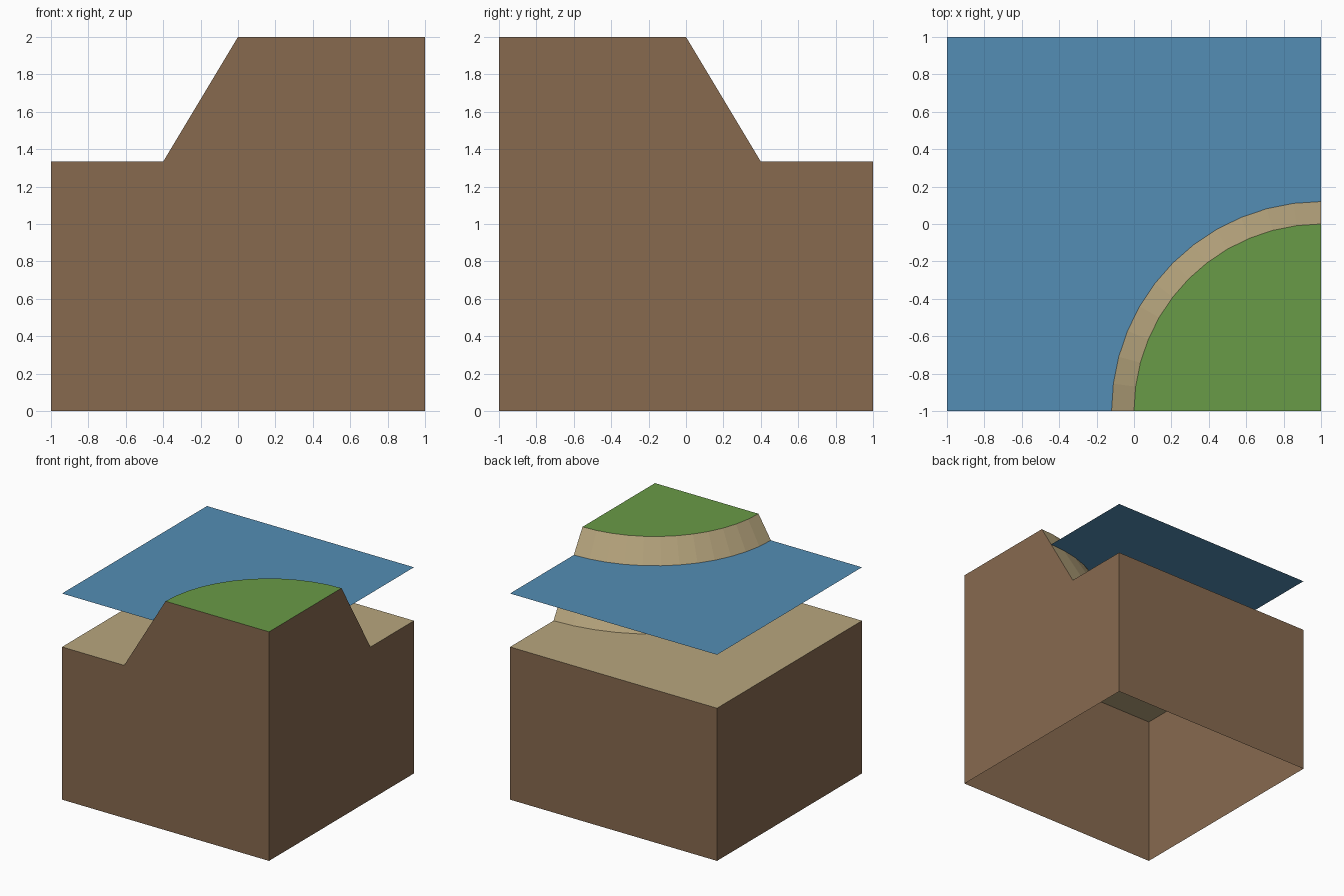
import bpy
import bmesh
import math

if "Cube" in bpy.data.objects:
    bpy.data.objects.remove(bpy.data.objects["Cube"])

SEABED, WATER, TOP = 4 / 3, 1.8, 2.0
R_TOP, R_BASE, SEGMENTS = 1.0, 1.4, 12


def material(name, rgb):
    """Flat colour given as 0-255 sRGB, stored linear."""
    m = bpy.data.materials.new(name)
    lin = [c / 255 / 12.92 if c < 11 else ((c / 255 + 0.055) / 1.055) ** 2.4 for c in rgb]
    m.diffuse_color = (*lin, 1)
    m.use_nodes = True
    m.node_tree.nodes["Principled BSDF"].inputs["Base Color"].default_value = m.diffuse_color
    return m


def make_object(name, bm, materials):
    mesh = bpy.data.meshes.new(name)
    bm.to_mesh(mesh)
    bm.free()
    for m in materials:
        mesh.materials.append(m)
    obj = bpy.data.objects.new(name, mesh)
    bpy.context.collection.objects.link(obj)
    return obj


soil = material("soil brown", (135, 106, 79))
sand = material("sand", (184, 166, 126))
grass = material("grass green", (105, 155, 71))
water = material("water blue", (83, 141, 181))
SOIL, SAND, GRASS = 0, 1, 2

# Land tile: open-bottomed block with a quarter-round island in one corner
bm = bmesh.new()


def arc(radius, z):
    """Quarter circle around the front right corner, from front to right edge."""
    angles = [math.pi / 2 * i / SEGMENTS for i in range(SEGMENTS + 1)]
    return [bm.verts.new((1 - radius * math.cos(a), -1 + radius * math.sin(a), z)) for a in angles]


def face(verts, index):
    bm.faces.new(verts).material_index = index


rim, foot = arc(R_TOP, TOP), arc(R_BASE, SEABED)
peak = bm.verts.new((1, -1, TOP))
fl, fr, br, bl = [bm.verts.new((x, y, 0)) for x, y in ((-1, -1), (1, -1), (1, 1), (-1, 1))]
fl2, br2, bl2 = [bm.verts.new((x, y, SEABED)) for x, y in ((-1, -1), (1, 1), (-1, 1))]

# Grass top, sandy bank, sea floor
face([peak] + rim[::-1], GRASS)
for i in range(SEGMENTS):
    face([foot[i + 1], foot[i], rim[i], rim[i + 1]], SAND)
face([fl2] + foot + [br2, bl2], SAND)

# Soil walls: front, right, back, left
face([fl, fr, peak, rim[0], foot[0], fl2], SOIL)
face([fr, br, br2, foot[-1], rim[-1], peak], SOIL)
face([br, bl, bl2, br2], SOIL)
face([bl, fl, fl2, bl2], SOIL)
make_object("land_tile", bm, [soil, sand, grass])

# Water surface: thin sheet across the whole tile
bm = bmesh.new()
bmesh.ops.create_grid(bm, x_segments=1, y_segments=1, size=1)
bmesh.ops.translate(bm, verts=bm.verts, vec=(0, 0, WATER))
make_object("water_surface", bm, [water])
